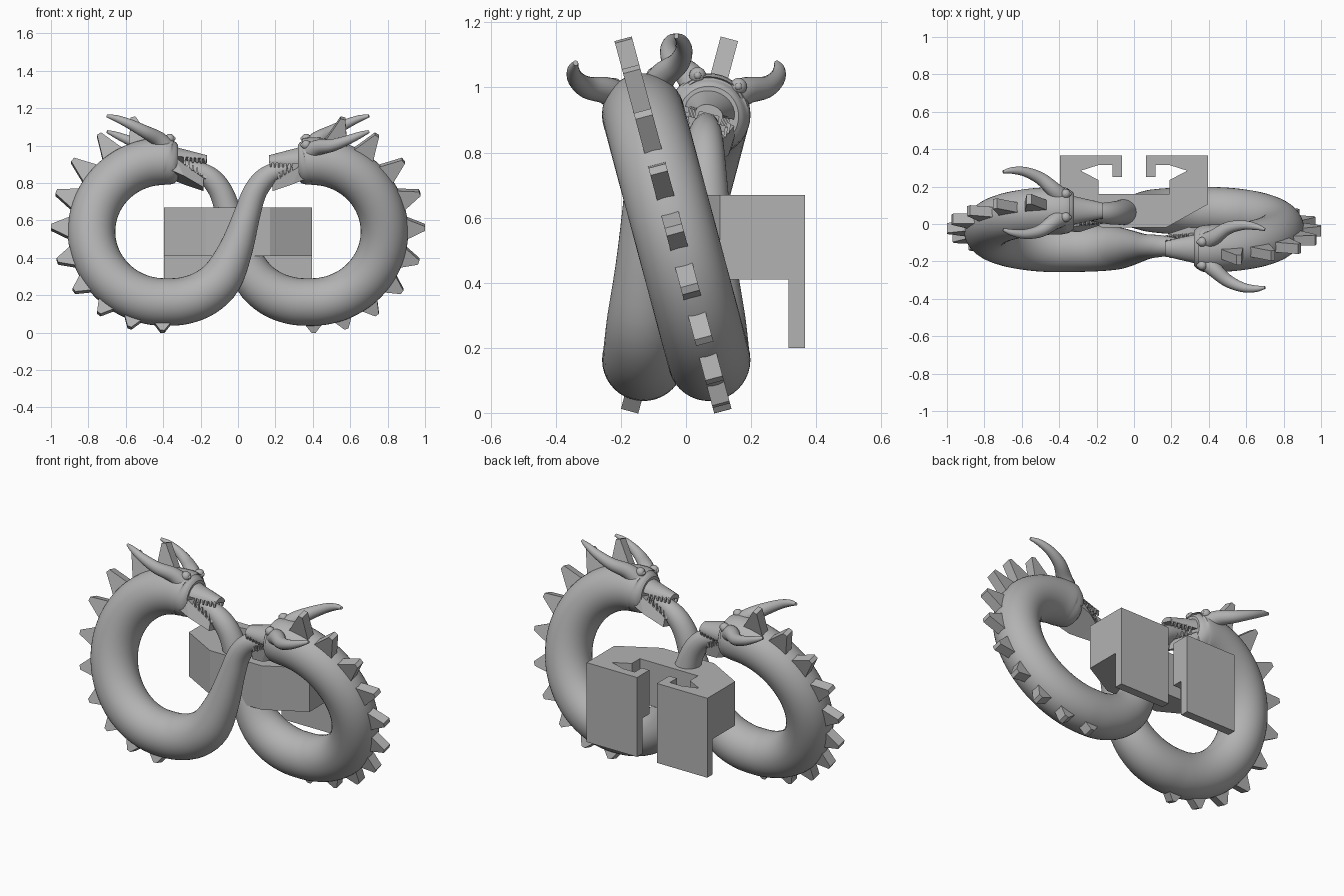
import bpy, bmesh, math
from mathutils import Vector, Matrix

if "Cube" in bpy.data.objects:
    bpy.data.objects.remove(bpy.data.objects["Cube"], do_unlink=True)

GREY = (0.45, 0.45, 0.45, 1)
grey = bpy.data.materials.new("plain_grey")
grey.use_nodes = True
grey.diffuse_color = GREY
grey.node_tree.nodes["Principled BSDF"].inputs["Base Color"].default_value = GREY


def finish(name, bm, matrix, angle=35):
    bmesh.ops.recalc_face_normals(bm, faces=bm.faces)
    mesh = bpy.data.meshes.new(name)
    bm.to_mesh(mesh)
    bm.free()
    mesh.transform(matrix)
    mesh.materials.append(grey)
    ob = bpy.data.objects.new(name, mesh)
    bpy.context.collection.objects.link(ob)
    bpy.ops.object.select_all(action='DESELECT')
    ob.select_set(True)
    bpy.context.view_layer.objects.active = ob
    bpy.ops.object.shade_smooth_by_angle(angle=math.radians(angle))
    return ob


def loft(bm, sections):
    """Skin equal-length point loops and cap both ends."""
    loops = [[bm.verts.new(p) for p in s] for s in sections]
    n = len(loops[0])
    for a, b in zip(loops, loops[1:]):
        for i in range(n):
            j = (i + 1) % n
            bm.faces.new((a[i], a[j], b[j], b[i]))
    bm.faces.new(loops[0])
    bm.faces.new(loops[-1])


def refine(points, steps):
    """Smooth a list of (x, y, z, radius) with a Catmull-Rom spline."""
    p = [Vector(q) for q in points]
    p = [2 * p[0] - p[1]] + p + [2 * p[-1] - p[-2]]
    out = []
    for a, b, c, d in zip(p, p[1:], p[2:], p[3:]):
        for k in range(steps):
            t = k / steps
            out.append(0.5 * (2 * b + (c - a) * t + (2 * a - 5 * b + 4 * c - d) * t ** 2
                              + (3 * b - a - 3 * c + d) * t ** 3))
    return out + [p[-2]]


def tube(bm, pts, side, n=32):
    """Sweep a circle along points, keeping one axis close to side."""
    rings = []
    for i, q in enumerate(pts):
        t = (pts[min(i + 1, len(pts) - 1)] - pts[max(i - 1, 0)]).to_3d().normalized()
        u = (side - t * side.dot(t)).normalized()
        v = t.cross(u)
        rings.append([q.to_3d() + q.w * (u * math.cos(a) + v * math.sin(a))
                      for a in (2 * math.pi * k / n for k in range(n))])
    loft(bm, rings)


def half_round(x, width, base, height, n=16):
    """Half-disc section, flat underneath."""
    return [(x, width * math.cos(math.pi * k / n), base + height * math.sin(math.pi * k / n))
            for k in range(n + 1)]


TILT = Matrix.Translation((0, 0, 0.54)) @ Matrix.Rotation(math.radians(-15), 4, 'X')
CX, R, TUBE = -0.393, 0.39, 0.127


def serpent(prefix, place):
    plane = place @ TILT     # frame of the leaning ring and its head

    # Body: head end, round the ring, then the tapering tail
    path = [(TILT @ Vector((x, 0, R - 0.005))).to_tuple() + (r,)
            for x, r in ((-0.32, 0.092), (-0.335, 0.108), (-0.36, 0.121))]
    for k in range(19):
        a = math.radians(90 + 10 * k)
        p = TILT @ Vector((CX + R * math.cos(a), 0, R * math.sin(a)))
        path.append(p.to_tuple() + (TUBE,))
    path += [(-0.29, -0.1, 0.17, 0.126), (-0.18, -0.1, 0.21, 0.122), (-0.085, -0.1, 0.295, 0.112),
             (-0.01, -0.097, 0.45, 0.09), (0.045, -0.094, 0.62, 0.072),
             (0.085, -0.09, 0.74, 0.064), (0.135, -0.088, 0.815, 0.059),
             (0.2, -0.09, 0.86, 0.05), (0.29, -0.092, 0.885, 0.038)]
    bm = bmesh.new()
    tube(bm, refine(path, 4), Vector((0, 1, 0)), 40)
    finish(prefix + "_body", bm, place)

    # Back spikes: blunt triangular plates fanned round the ring
    bm = bmesh.new()
    for k in range(10):
        mid = math.radians(75 - 18.2 * k)
        tip = 0.65 - 0.0107 * k
        half = math.radians(9)
        prof = [(mid + half, 0.475), (mid + 0.02, tip), (mid - 0.02, tip), (mid - half, 0.475)]
        loft(bm, [[(CX - r * math.cos(a), y, r * math.sin(a)) for a, r in prof]
                  for y in (-0.0275, 0.0275)])
    finish(prefix + "_back_spikes", bm, plane, 20)

    # Upper jaw: half-round snout
    bm = bmesh.new()
    loft(bm, [half_round(-0.35, 0.088, 0.395, 0.085), half_round(-0.315, 0.076, 0.395, 0.065),
              half_round(-0.165, 0.042, 0.392, 0.028)])
    finish(prefix + "_upper_jaw", bm, plane)

    # Lower jaw: open wedge narrowing to its tip
    bm = bmesh.new()
    loft(bm, [[(x, -w, top), (x, w, top), (xb, w, low), (xb, -w, low)]
              for x, xb, w, top, low in ((-0.37, -0.37, 0.095, 0.41, 0.32),
                                         (-0.34, -0.29, 0.09, 0.39, 0.285),
                                         (-0.185, -0.185, 0.04, 0.285, 0.235))])
    finish(prefix + "_lower_jaw", bm, plane, 20)

    # Teeth: rows along the edges of both jaws
    bm = bmesh.new()
    for s in (-1, 1):
        for k in range(6):
            t = k / 5
            x = -0.285 + 0.11 * t
            for y, z, dz in ((s * (0.06 - 0.023 * t), 0.4, -0.032),
                             (s * (0.068 - 0.03 * t), 0.35 - 0.068 * t, 0.03)):
                loft(bm, [[(x + a * h, y + b * h, zz) for a, b in ((-1, -1), (1, -1), (1, 1), (-1, 1))]
                          for h, zz in ((0.007, z), (0.004, z + dz))])
    finish(prefix + "_teeth", bm, plane, 20)

    for s, label in ((-1, "_first"), (1, "_second")):
        # Eye ball with a raised pupil
        bm = bmesh.new()
        for x, r in ((-0.365, 0.026), (-0.346, 0.012)):
            bmesh.ops.create_uvsphere(bm, u_segments=20, v_segments=12, radius=r,
                                      matrix=Matrix.Translation((x, s * 0.065, 0.497)))
        finish(prefix + label + "_eye", bm, plane)
        # Horn sweeping out and back
        horn = [(-0.38, 0.05, 0.45, 0.05), (-0.43, 0.09, 0.49, 0.042), (-0.5, 0.145, 0.515, 0.034),
                (-0.58, 0.172, 0.55, 0.026), (-0.65, 0.172, 0.58, 0.018), (-0.7, 0.16, 0.597, 0.008)]
        bm = bmesh.new()
        tube(bm, refine([(x, s * y, z, r) for x, y, z, r in horn], 5), Vector((0, 0, 1)), 20)
        finish(prefix + label + "_horn", bm, plane)


# Two interlocked serpents, half a turn apart
OFFSET = Matrix.Translation((0, -0.03, 0))
serpent("right_serpent", OFFSET)
serpent("left_serpent", OFFSET @ Matrix.Rotation(math.pi, 4, 'Z'))

# Mounting block: mirrored plan with two inward clips
half_plan = [(0.17, -0.02), (0.395, 0.105), (0.395, 0.365), (0.065, 0.365), (0.065, 0.25),
             (0.115, 0.25), (0.115, 0.315), (0.19, 0.315), (0.285, 0.285), (0.19, 0.235), (0.19, 0.16)]
plan = half_plan + [(-x, y) for x, y in reversed(half_plan)]
bm = bmesh.new()
loft(bm, [[(x, y, z) for x, y in plan] for z in (0.41, 0.67)])
finish("mount_block", bm, Matrix(), 20)

# Long rear plates hanging below the clips
for s, label in ((-1, "right"), (1, "left")):
    bm = bmesh.new()
    loft(bm, [[(s * x, y, z) for x, y in ((0.065, 0.315), (0.395, 0.315), (0.395, 0.365), (0.065, 0.365))]
              for z in (0.2, 0.412)])
    finish(label + "_rear_plate", bm, Matrix(), 20)
